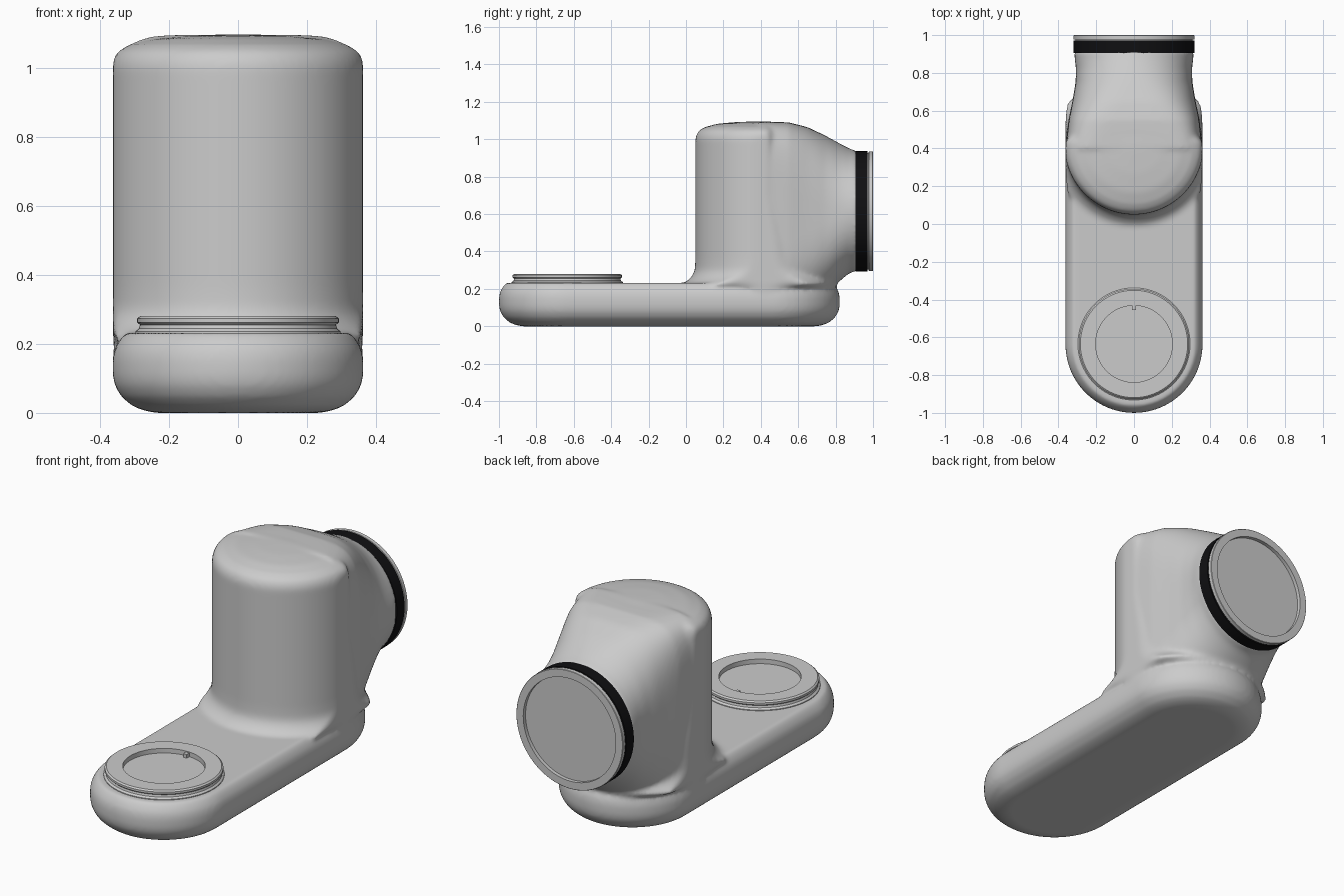
import bpy, bmesh, math
from math import sin, cos, pi

if "Cube" in bpy.data.objects:
    bpy.data.objects.remove(bpy.data.objects["Cube"])

N = 96


def loft(bm, rings):
    """Bridge closed rings of points and cap both ends."""
    rows = [[bm.verts.new(p) for p in ring] for ring in rings]
    for a, b in zip(rows, rows[1:]):
        n = len(a)
        for i in range(n):
            bm.faces.new((a[i], a[(i + 1) % n], b[(i + 1) % n], b[i]))
    bm.faces.new(rows[0])
    bm.faces.new(rows[-1])


def finish(bm, name):
    bmesh.ops.recalc_face_normals(bm, faces=bm.faces)
    me = bpy.data.meshes.new(name)
    bm.to_mesh(me)
    bm.free()
    ob = bpy.data.objects.new(name, me)
    bpy.context.collection.objects.link(ob)
    return ob


def smooth(ob, angle=35):
    bpy.ops.object.select_all(action='DESELECT')
    bpy.context.view_layer.objects.active = ob
    ob.select_set(True)
    bpy.ops.object.shade_smooth_by_angle(angle=math.radians(angle))


def turned(name, profile, place):
    """Lathe (radius, height) points; place maps local to world."""
    bm = bmesh.new()
    loft(bm, [[place(r * cos(2 * pi * i / N), r * sin(2 * pi * i / N), h)
               for i in range(N)] for r, h in profile])
    ob = finish(bm, name)
    smooth(ob)
    return ob


def lerp_table(keys, t):
    for a, b in zip(keys, keys[1:]):
        if t <= b[0]:
            f = (t - a[0]) / (b[0] - a[0])
            return [p + (q - p) * f for p, q in zip(a, b)]
    return list(keys[-1])


body = bmesh.new()

# Foot: stadium with rounded edges, (inset, z)
foot = [(.13, 0), (.10, .004), (.06, .018), (.025, .047), (.006, .08), (0, .11),
        (0, .155), (.006, .185), (.02, .21), (.038, .232)]
rings = []
for inset, z in foot:
    r = .363 - inset
    ring = []
    for i in range(N):
        a = 2 * pi * (i + .5) / N
        ring.append((r * cos(a), r * sin(a) + (.459 if sin(a) > 0 else -.637), z))
    rings.append(ring)
loft(body, rings)

# Column: flared at the front foot, domed at the top, back half tucked into the neck
column = [(.36, .1), (.36, .2), (.44, .225), (.415, .24), (.392, .26), (.376, .285),
          (.37, .31), (.368, .36), (.368, .45), (.368, .55), (.368, .7), (.368, 1.0),
          (.362, 1.025), (.348, 1.047), (.315, 1.066), (.25, 1.083), (.15, 1.092), (.03, 1.096)]
rings = []
for r, z in column:
    back = lerp_table([(0, 1.09), (.25, 1.05), (.45, .85), (.7, .3), (2, .3)], z)[1]
    ring = []
    for i in range(N):
        a = 2 * pi * i / N
        x, y = r * cos(a), r * sin(a)
        if y > 0:
            y *= min(1, .368 / r) * back
        ring.append((max(-.362, min(.362, x)), .418 + y, z))
    rings.append(ring)
loft(body, rings)

# Neck: rounded box section blending into a circle (y, half width, bottom, top, exponent)
neck = [(.40, .362, .10, 1.096, 7), (.55, .347, .10, 1.090, 5), (.65, .326, .13, 1.065, 3.6),
        (.75, .309, .18, 1.017, 2.7), (.82, .307, .24, .978, 2.25),
        (.87, .313, .283, .952, 2.05), (.915, .318, .297, .935, 2)]
rings = []
for k in range(25):
    y, w, zb, zt, n = lerp_table(neck, .40 + .515 * k / 24)
    ring = []
    for i in range(N):
        a = 2 * pi * i / N
        c, s = cos(a), sin(a)
        ring.append((w * math.copysign(abs(c) ** (2 / n), c), y,
                     (zt + zb) / 2 + (zt - zb) / 2 * math.copysign(abs(s) ** (2 / n), s)))
    rings.append(ring)
loft(body, rings)

# Fuse the three volumes into one cast shell with soft blends
shell = finish(body, "link_body")
rm = shell.modifiers.new("fuse", 'REMESH')
rm.mode = 'VOXEL'
rm.voxel_size = .011
rm.use_smooth_shade = True
sm = shell.modifiers.new("soften", 'SMOOTH')
sm.factor = .5
sm.iterations = 10

# Round mounting pad on the foot, with a shallow recess
turned("mounting_pad",
       [(.297, .20), (.297, .236), (.287, .244), (.284, .255), (.292, .262), (.292, .273),
        (.284, .28), (.203, .28), (.203, .255), (.02, .255)],
       lambda x, y, h: (x, y - .635, h))

# Small locating key at the recess edge
bm = bmesh.new()
bmesh.ops.create_cube(bm, size=1)
for v in bm.verts:
    v.co = (v.co.x * .02, v.co.y * .025 - .443, v.co.z * .022 + .264)
finish(bm, "locating_key")

# Output flange at the end of the neck
to_back = lambda x, y, h: (x, h, y + .615)
turned("output_flange",
       [(.30, .88), (.311, .96), (.311, .976), (.32, .978), (.32, .998), (.318, 1.0),
        (.278, 1.0), (.278, .98), (.02, .98)], to_back)

# Black seal band
band = turned("seal_band",
              [(.30, .906), (.321, .906), (.321, .971), (.30, .971)], to_back)
mat = bpy.data.materials.new("black_rubber")
mat.diffuse_color = (.005, .005, .006, 1)
mat.use_nodes = True
mat.node_tree.nodes["Principled BSDF"].inputs["Base Color"].default_value = mat.diffuse_color
band.data.materials.append(mat)
